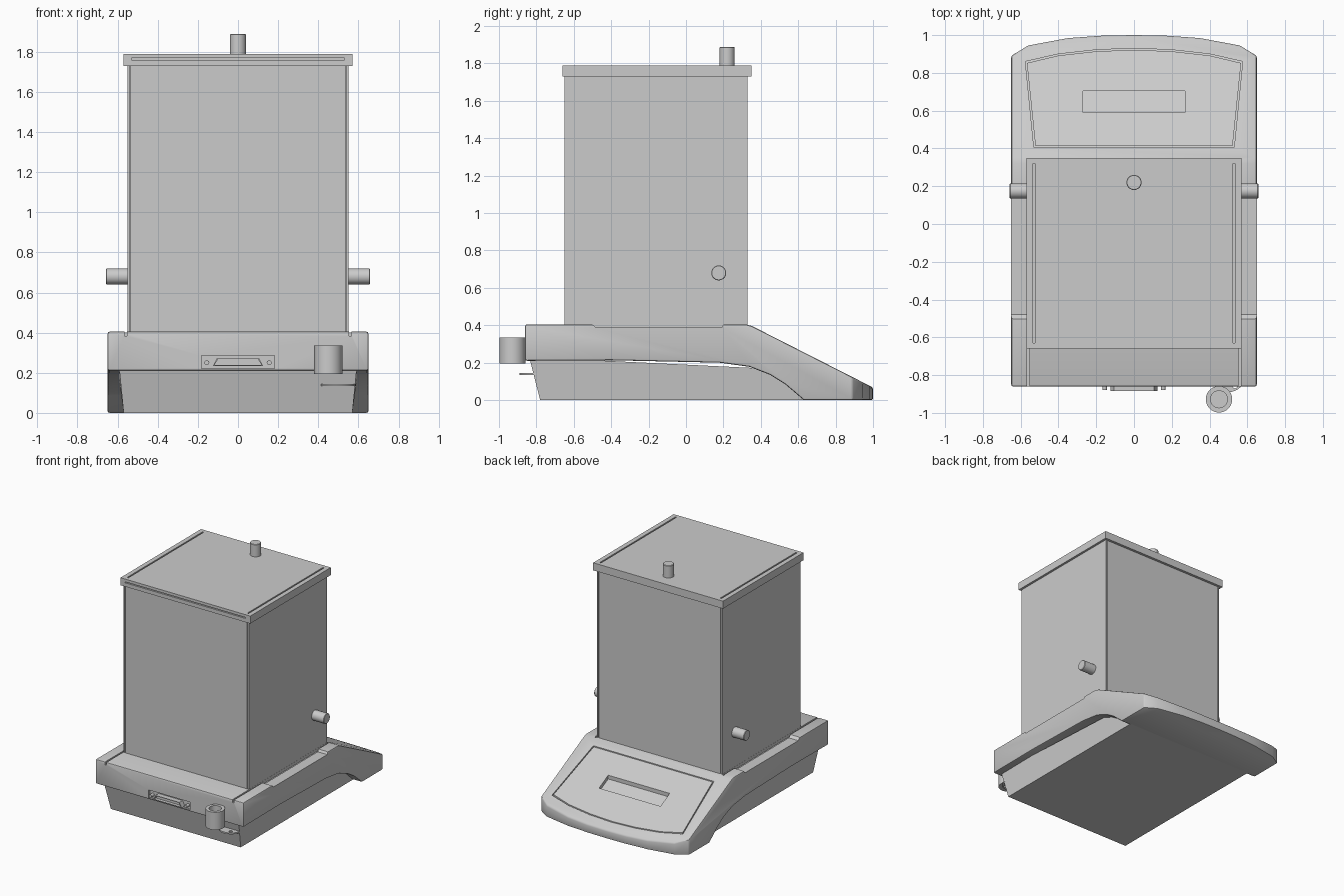
import bpy, bmesh, math
from mathutils import Vector

if "Cube" in bpy.data.objects:
    bpy.data.objects.remove(bpy.data.objects["Cube"])


def prism(name, pts, axis, a, b, shear=None):
    """Extrude a 2D outline along x (pts = y,z), y (pts = x,z) or z (pts = x,y)."""
    def place(p, t):
        v = {'x': (t, p[0], p[1]), 'y': (p[0], t, p[1]), 'z': (p[0], p[1], t)}[axis]
        return (v[0], v[1], v[2] + shear(v[1])) if shear else v
    bm = bmesh.new()
    lo = [bm.verts.new(place(p, a)) for p in pts]
    hi = [bm.verts.new(place(p, b)) for p in pts]
    bm.faces.new(lo)
    bm.faces.new(hi)
    for i in range(len(pts)):
        j = (i + 1) % len(pts)
        bm.faces.new((lo[i], lo[j], hi[j], hi[i]))
    bmesh.ops.recalc_face_normals(bm, faces=bm.faces)
    me = bpy.data.meshes.new(name)
    bm.to_mesh(me)
    bm.free()
    ob = bpy.data.objects.new(name, me)
    bpy.context.collection.objects.link(ob)
    return ob


def rect(x0, x1, y0, y1):
    return [(x0, y0), (x1, y0), (x1, y1), (x0, y1)]


def box(name, x0, x1, y0, y1, z0, z1):
    return prism(name, rect(x0, x1, y0, y1), 'z', z0, z1)


def ring(cx, cy, rx, ry=None, n=32):
    ry = ry or rx
    return [(cx + rx * math.cos(2 * math.pi * i / n), cy + ry * math.sin(2 * math.pi * i / n))
            for i in range(n)]


def apply_mod(ob, mod):
    bpy.context.view_layer.objects.active = ob
    bpy.ops.object.modifier_apply(modifier=mod.name)


def boolean(ob, cutter, op='DIFFERENCE'):
    m = ob.modifiers.new('bool', 'BOOLEAN')
    m.operation, m.solver, m.object = op, 'EXACT', cutter
    apply_mod(ob, m)
    bpy.data.objects.remove(cutter)


def bevel(ob, width, segments=2, angle=40):
    m = ob.modifiers.new('bevel', 'BEVEL')
    m.width, m.segments = width, segments
    m.limit_method, m.angle_limit = 'ANGLE', math.radians(angle)
    apply_mod(ob, m)


def smooth(ob):
    bpy.ops.object.select_all(action='DESELECT')
    ob.select_set(True)
    bpy.context.view_layer.objects.active = ob
    bpy.ops.object.shade_smooth_by_angle(angle=math.radians(30))


def slope(y):
    return 0.395 - 0.508 * (y - 0.355)


# Upper housing: side profile trimmed by the bowed plan outline
side = [(-0.86, 0.21), (-0.86, 0.405), (0.32, 0.405), (0.355, 0.395), (1.05, slope(1.05)),
        (1.05, 0), (0.63, 0), (0.53, 0.085), (0.45, 0.135), (0.34, 0.178), (0.18, 0.2),
        (-0.4, 0.213)]
housing = prism('housing', side, 'x', -0.75, 0.75)
bow = [(0.65, 0.89), (0.56, 0.945), (0.35, 0.984), (0.17, 0.997)]
plan = [(0.65, -1)] + bow + [(0, 1.0)] + [(-x, y) for x, y in reversed(bow)] + [(-0.65, -1)]
boolean(housing, prism('plan', plan, 'z', -0.2, 0.7), 'INTERSECT')
bevel(housing, 0.01)

# Door tracks and lowered shoulders on both sides of the deck
for s in (-1, 1):
    x = sorted((s * 0.553, s * 0.566))
    boolean(housing, box('track', *x, -0.9, 0.335, 0.382, 0.5))
    x = sorted((s * 0.56, s * 0.8))
    boolean(housing, prism('shoulder', [(-0.52, 0.42), (-0.48, 0.387), (0.19, 0.387), (0.21, 0.42)],
                           'x', *x))

# Sloping control panel, set in a shallow recess, with a display window
def panel_outline(d):
    half = [(0.53 - d, 0.405 + d), (0.575 - d, 0.86 - d), (0.4, 0.9 - d), (0.2, 0.922 - d)]
    return half + [(0, 0.93 - d)] + [(-x, y) for x, y in reversed(half)]


boolean(housing, prism('recess', panel_outline(0), 'z', -0.012, 0.1, slope))
panel = prism('control_panel', panel_outline(0.008), 'z', -0.014, 0.0, slope)
window = rect(-0.27, 0.27, 0.59, 0.705)
for ob in (housing, panel):
    boolean(ob, prism('window', window, 'z', -0.03, 0.1, slope))

# Socket recess on the end wall
boolean(housing, box('socket_recess', -0.182, 0.182, -1, -0.845, 0.222, 0.285))
smooth(housing)

# Tapered lower tray
tray = prism('lower_tray', [(-0.78, 0), (-0.838, 0.23), (0.4, 0.23), (0.72, 0.0)], 'x', -0.57, 0.57)
for v in tray.data.vertices:
    v.co.x *= 1 + 0.04 * v.co.z / 0.23
    if v.co.y > 0.3 and v.co.z > 0.1:
        v.co.z = 0.17

# Socket: hollow D-shaped shell and two screws
def dshape(t):
    return [(-0.125 + 1.6 * t, 0.234 + t), (0.125 - 1.6 * t, 0.234 + t),
            (0.105 - 1.4 * t, 0.272 - t), (-0.105 + 1.4 * t, 0.272 - t)]


socket = prism('socket', dshape(0), 'y', -0.885, -0.84)
boolean(socket, prism('socket_hole', dshape(0.004), 'y', -0.9, -0.86))
for s in (-1, 1):
    smooth(prism('socket_screw', ring(s * 0.155, 0.25, 0.012, n=16), 'y', -0.88, -0.84))

# Level holder tube with its glass, and the locking lug below
tube = prism('level_tube', ring(0.45, -0.928, 0.07, n=40), 'z', 0.195, 0.335)
boolean(tube, prism('tube_hole', ring(0.45, -0.928, 0.045), 'z', 0.29, 0.5))
smooth(tube)
lug = prism('lock_lug', ring(0.5, -0.81, 0.086, 0.08), 'z', 0.134, 0.145)
boolean(lug, prism('lug_hole', ring(0.535, -0.855, 0.015, n=16), 'z', 0, 0.3))
smooth(lug)

# Draft shield: end panes, side doors and corner posts
for y0, name in ((-0.65, 'front_pane'), (0.318, 'back_pane')):
    box(name, -0.535, 0.535, y0, y0 + 0.012, 0.395, 1.74)
for s in (-1, 1):
    x = sorted((s * 0.54, s * 0.552))
    box('side_door', *x, -0.65, 0.33, 0.384, 1.74)
    for y0 in (-0.635, 0.3):
        x = sorted((s * 0.515, s * 0.542))
        box('corner_post', *x, y0, y0 + 0.015, 0.395, 1.74)
    # Side door knob
    x = sorted((s * 0.53, s * 0.658))
    knob = prism('door_knob', ring(0.175, 0.68, 0.04), 'x', *x)
    bevel(knob, 0.003, 1)
    smooth(knob)

# Top frame with grooves around the sliding lid
frame = box('top_frame', -0.57, 0.57, -0.66, 0.35, 1.73, 1.79)
for s in (-1, 1):
    x = sorted((s * 0.523, s * 0.534))
    boolean(frame, box('lid_groove', *x, -0.63, 0.32, 1.765, 1.9))
boolean(frame, box('lid_slot', -0.53, 0.53, -0.7, -0.64, 1.76, 1.768))
lid_knob = prism('lid_knob', ring(0, 0.22, 0.04), 'z', 1.78, 1.888)
bevel(lid_knob, 0.003, 1)
smooth(lid_knob)
